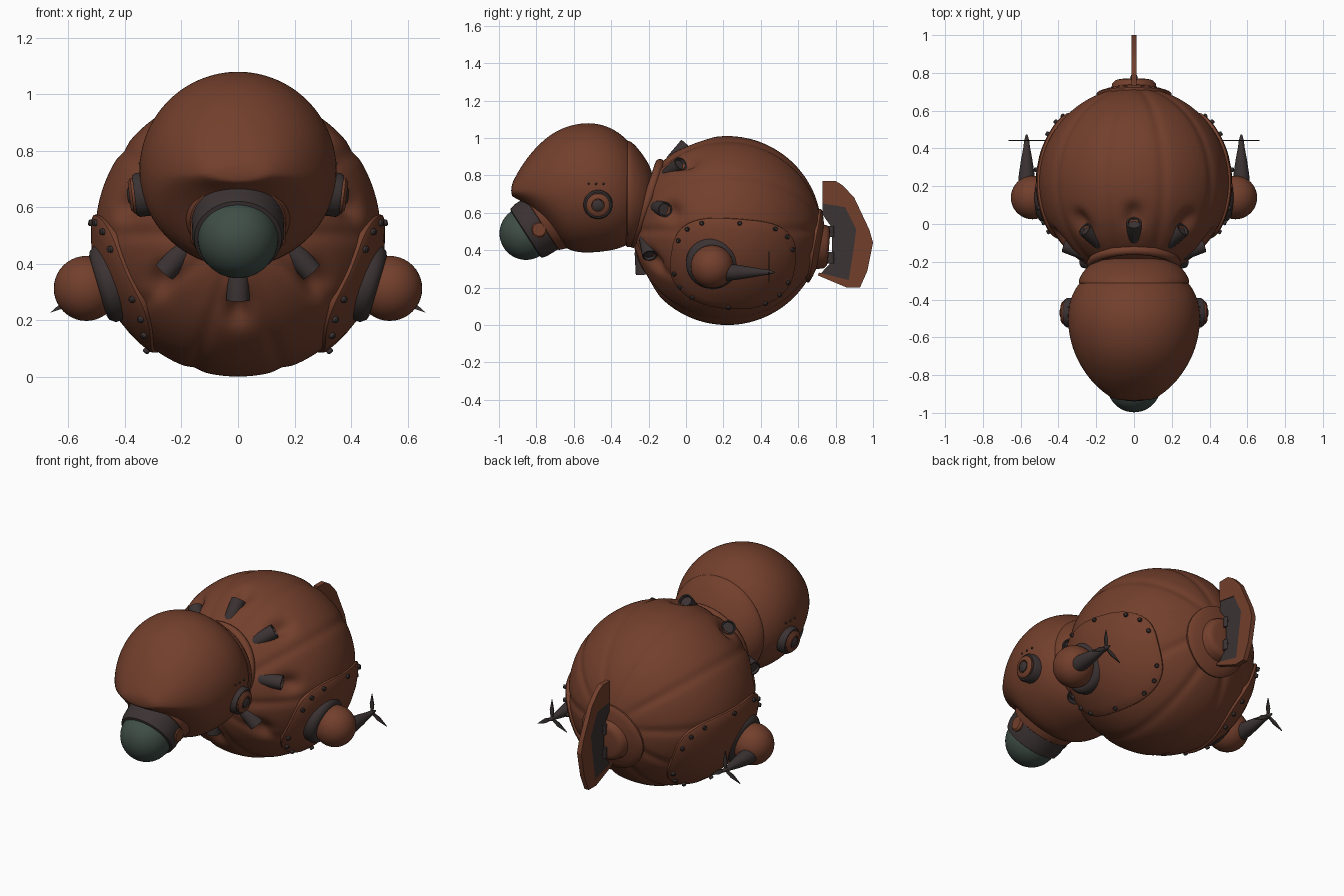
import bpy, bmesh, math
from mathutils import Vector, Matrix

if "Cube" in bpy.data.objects:
    bpy.data.objects.remove(bpy.data.objects["Cube"])

def mat(name, col):
    m = bpy.data.materials.new(name)
    m.diffuse_color = (*col, 1)
    m.use_nodes = True
    m.node_tree.nodes["Principled BSDF"].inputs["Base Color"].default_value = m.diffuse_color
    return m

RUST = mat("rust", (.17, .05, .025))
DARK = mat("dark_metal", (.045, .033, .033))
GLASS = mat("glass", (.05, .075, .062))

def finish(name, bm, m, angle=40):
    bmesh.ops.recalc_face_normals(bm, faces=bm.faces)
    me = bpy.data.meshes.new(name)
    bm.to_mesh(me)
    bm.free()
    me.materials.append(m)
    o = bpy.data.objects.new(name, me)
    bpy.context.collection.objects.link(o)
    bpy.ops.object.select_all(action='DESELECT')
    bpy.context.view_layer.objects.active = o
    o.select_set(True)
    bpy.ops.object.shade_smooth_by_angle(angle=math.radians(angle))
    return o

def place(pos, axis):
    return Matrix.Translation(pos) @ Vector(axis).to_track_quat('Z', 'Y').to_matrix().to_4x4()

def lathe(name, prof, pos, axis, m, n=40):
    """Spin (radius, height) points round an axis."""
    bm = bmesh.new()
    rings = [[bm.verts.new((max(r, 1e-4) * math.cos(2 * math.pi * i / n),
              max(r, 1e-4) * math.sin(2 * math.pi * i / n), h)) for i in range(n)] for r, h in prof]
    bridge(bm, rings)
    bm.faces.new(rings[0])
    bm.faces.new(rings[-1])
    bm.transform(place(pos, axis))
    return finish(name, bm, m)

def bridge(bm, rings):
    n = len(rings[0])
    for a, b in zip(rings, rings[1:]):
        for i in range(n):
            bm.faces.new((a[i], a[(i + 1) % n], b[(i + 1) % n], b[i]))

def ball(name, pos, r, m, seg=40):
    bm = bmesh.new()
    bmesh.ops.create_uvsphere(bm, u_segments=seg, v_segments=seg // 2, radius=r)
    bm.transform(Matrix.Translation(pos))
    return finish(name, bm, m, 60)

def loft(name, secs, m, n=32):
    """Sections along y: (y, half width, top z, middle z, bottom z)."""
    bm = bmesh.new()
    rings = []
    for y, w, zt, zc, zb in secs:
        ring = []
        for i in range(n):
            a = 2 * math.pi * i / n
            s = math.sin(a)
            ring.append(bm.verts.new((w * math.cos(a), y, zc + s * (zt - zc if s > 0 else zc - zb))))
        rings.append(ring)
    bridge(bm, rings)
    bm.faces.new(rings[0])
    bm.faces.new(rings[-1])
    o = finish(name, bm, m, 80)
    o.modifiers.new("smooth", 'SUBSURF').levels = 2
    o.modifiers["smooth"].render_levels = 2

def prism(name, pts, half, m):
    """Flat plate from a (y, z) outline, thickness along x."""
    bm = bmesh.new()
    f = bm.faces.new([bm.verts.new((-half, y, z)) for y, z in pts])
    r = bmesh.ops.extrude_face_region(bm, geom=[f])
    bmesh.ops.translate(bm, verts=[v for v in r['geom'] if isinstance(v, bmesh.types.BMVert)], vec=(2 * half, 0, 0))
    return finish(name, bm, m, 20)

# Body: lobed ball with scooped recesses round the neck
C, R = Vector((0, .22, .505)), .505
NECK = Vector((0, -.95, .32)).normalized()
SIDE = Vector((1, 0, 0))
UP = SIDE.cross(NECK)
if UP.z < 0:
    UP = -UP

def around(theta, tilt):
    rad = SIDE * math.sin(theta) + UP * math.cos(theta)
    t = math.radians(tilt)
    return NECK * math.cos(t) + rad * math.sin(t), rad * math.cos(t) - NECK * math.sin(t)

PORTS = [k * math.pi / 4 for k in range(8)]
scoops = [around(t, a)[0] * R for t in PORTS for a in (48, 54)]
bm = bmesh.new()
bmesh.ops.create_uvsphere(bm, u_segments=160, v_segments=90, radius=R)
bm.transform(Matrix.Rotation(math.pi / 2, 4, 'X'))
for v in bm.verts:
    a = math.atan2(v.co.x, v.co.z) / (math.pi / 5) + .5
    d = abs(a - round(a)) * math.pi / 5 * math.hypot(v.co.x, v.co.z) / R
    fade = min(1, math.hypot(v.co.x, v.co.z) / .25)
    drop = .008 * fade * math.exp(-(d / .05) ** 2)
    drop += sum(.027 * math.exp(-((v.co - s).length / .045) ** 2) for s in scoops)
    v.co *= 1 - drop / R
    v.co += C
finish("body", bm, RUST, 60)

# Exhaust ports in a ring round the neck
for k, t in enumerate(PORTS):
    d, tan = around(t, 40)
    lathe(f"port_{k}", [(.036, -.07), (.04, -.06), (.04, .06), (.033, .06), (.03, .045)],
          C + d * .485, tan + d * .33, DARK, 20)

# Neck ring
ring = [(.225 + .025 * math.cos(i * math.pi / 6), .025 * math.sin(i * math.pi / 6)) for i in range(-6, 7)]
lathe("neck_ring", ring, C + NECK * .455, NECK, RUST)

def patch(name, n, t1, a, b, power, radius, rivets):
    """Raised panel hugging the body, rounded outline, with rivets."""
    n = Vector(n).normalized()
    t1 = Vector(t1)
    t1 = (t1 - n * t1.dot(n)).normalized()
    t2 = n.cross(t1)
    def direction(ang, k):
        c, s = math.cos(ang), math.sin(ang)
        u = math.copysign(abs(c) ** (2 / power), c) * a * k
        v = math.copysign(abs(s) ** (2 / power), s) * b * k
        return (n + t1 * math.tan(math.radians(u)) + t2 * math.tan(math.radians(v))).normalized()
    bm = bmesh.new()
    N = 72
    rings = [[bm.verts.new(C + direction(2 * math.pi * i / N, k) * (radius - dr)) for i in range(N)]
             for k, dr in ((.01, 0), (.2, 0), (.4, 0), (.6, 0), (.8, 0), (.95, 0), (.99, .004), (1, .01), (1, .04))]
    bridge(bm, rings)
    bm.faces.new(rings[0])
    finish(name, bm, RUST)
    for i in range(rivets):
        d = direction(2 * math.pi * (i + .5) / rivets, .91)
        lathe(f"{name}_rivet_{i}", [(.012, -.01), (.012, .01), (.008, .014)], C + d * radius, d, DARK, 10)

for s, side in ((1, "right"), (-1, "left")):
    # Side panel
    patch(f"{side}_panel", (.9, .08, -.4) if s > 0 else (-.9, .08, -.4), (0, 1, -.13), 41, 31, 4, .521, 14)
    # Engine pod and its collar
    ax = Vector((s * .95, 0, -.28))
    lathe(f"{side}_pod_collar", [(.12, -.06), (.14, -.03), (.14, .01), (.125, .03), (.11, .035)],
          (s * .462, .14, .33), ax, DARK)
    ball(f"{side}_pod", (s * .537, .14, .312), .115, RUST)
    # Tail cone and three-bladed propeller
    hub = Vector((s * .568, .44, .282))
    lathe(f"{side}_cone", [(.045, -.23), (.042, -.18), (.03, -.1), (.017, -.03), (.014, .0), (.004, .035)],
          hub, (0, 1, 0), DARK, 24)
    for k in range(3):
        bm = bmesh.new()
        vs = [bm.verts.new(p) for p in ((-.006, 0, 0), (-.013, 0, .05), (0, 0, .112), (.013, 0, .05), (.006, 0, 0))]
        f = bm.faces.new(vs)
        r = bmesh.ops.extrude_face_region(bm, geom=[f])
        bmesh.ops.translate(bm, verts=[v for v in r['geom'] if isinstance(v, bmesh.types.BMVert)], vec=(0, .006, 0))
        bm.transform(Matrix.Translation(hub) @ Matrix.Rotation(k * 2 * math.pi / 3, 4, 'Y'))
        finish(f"{side}_blade_{k}", bm, DARK, 20)
    # Ear disc on the head
    e, ea = Vector((s * .335, -.47, .645)), (s, 0, -.12)
    lathe(f"{side}_ear_rim", [(.078, -.05), (.078, .02), (.07, .032), (.055, .032)], e, ea, DARK)
    lathe(f"{side}_ear", [(.062, 0), (.062, .04), (.05, .05), (.035, .05), (.033, .042)], e, ea, RUST)
    lathe(f"{side}_ear_core", [(.03, .02), (.03, .05), (.02, .057)], e, ea, DARK, 24)
    for k in range(3):
        ball(f"{side}_head_rivet_{k}", (s * .347, -.52 + .04 * k, .755), .006, DARK, 10)
    # Small knob beside the eye
    lathe(f"{side}_eye_knob", [(.045, -.04), (.045, .008), (.035, .018)], (s * .15, -.785, .51), (s, 0, 0), RUST, 24)

# Head shell with an overhanging brow
loft("head", [(-.935, .09, .745, .72, .69), (-.915, .13, .79, .72, .68), (-.85, .215, .90, .72, .645),
              (-.75, .287, 1.005, .72, .53), (-.66, .327, 1.057, .725, .41), (-.58, .346, 1.078, .73, .385),
              (-.5, .354, 1.085, .73, .385), (-.4, .343, 1.06, .72, .395), (-.32, .30, 1.0, .71, .42),
              (-.27, .25, .94, .7, .46)], RUST)
loft("head_collar", [(-.325, .27, .96, .7, .43), (-.32, .302, 1.0, .7, .41), (-.27, .285, .965, .69, .42),
                     (-.215, .24, .89, .68, .46), (-.17, .16, .81, .67, .55)], RUST)

# Eye: socket, frame and glass dome
EYE, AX = Vector((0, -.855, .49)), Vector((0, -.84, -.54))
lathe("eye_socket", [(.2, -.24), (.185, -.14), (.17, -.1), (.15, -.09)], EYE, AX, RUST)
lathe("eye_frame", [(.165, -.15), (.163, -.03), (.155, .0), (.14, .005), (.13, -.02)], EYE, AX, DARK)
ball("eye_glass", EYE, .142, GLASS, 48)

# Tail boss and hinges
patch("tail_cap", (0, .97, -.17), (1, 0, 0), 23, 23, 2, .519, 0)
lathe("tail_boss", [(.13, -.05), (.115, .03), (.1, .045), (.08, .05)], (0, .715, .42), (0, 1, -.08), RUST)
for k, z in enumerate((.36, .5)):
    lathe(f"tail_hinge_{k}", [(.02, -.03), (.02, .03)], (0, .775, z), (0, 0, 1), DARK, 16)
    lathe(f"tail_hinge_arm_{k}", [(.012, -.03), (.012, .03)], (0, .77, z), (0, 1, 0), DARK, 12)

# Tail fin: dark inner plate and rust outer plate
prism("fin_inner", [(.73, .65), (.85, .63), (.91, .51), (.9, .43), (.87, .24), (.72, .275),
                    (.78, .34), (.78, .52), (.73, .59)], .01, DARK)
prism("fin_outer", [(.73, .77), (.8, .77), (.84, .745), (.9, .68), (.98, .51), (1, .44), (.97, .29), (.93, .2),
                    (.86, .2), (.705, .265), (.71, .28), (.87, .24), (.9, .43), (.91, .51), (.85, .63), (.73, .65)],
      .014, RUST)
